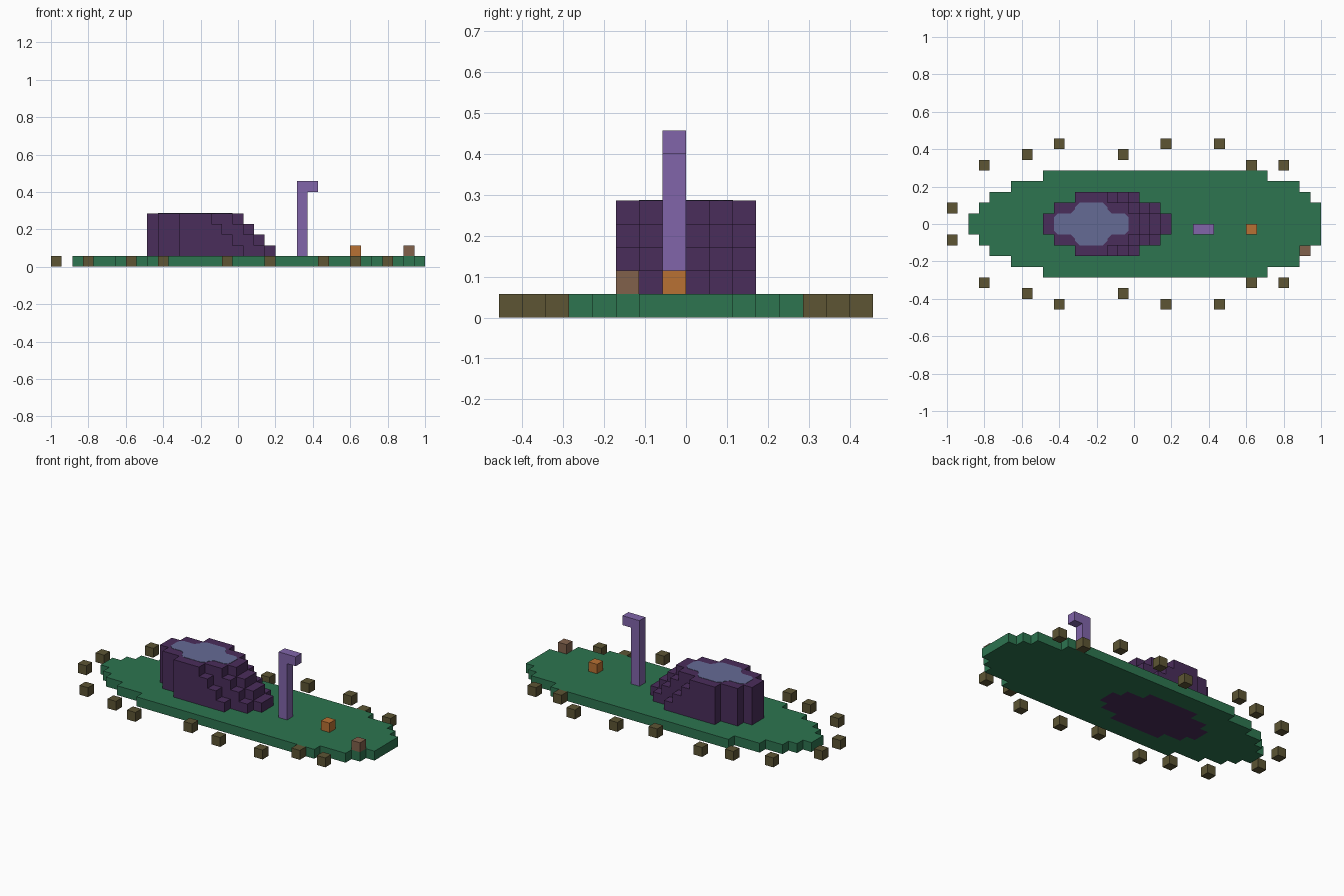
import bpy, bmesh

cube = bpy.data.objects.get("Cube")
if cube:
    bpy.data.objects.remove(cube, do_unlink=True)

V = 2 / 35  # block size; column 0 starts at x = -1, row 0 starts at y = 0


def material(name, rgb):
    lin = [((c / 255 + 0.055) / 1.055) ** 2.4 for c in rgb]
    m = bpy.data.materials.new(name)
    m.use_nodes = True
    m.diffuse_color = (*lin, 1)
    bsdf = next(n for n in m.node_tree.nodes if n.type == 'BSDF_PRINCIPLED')
    bsdf.inputs["Base Color"].default_value = (*lin, 1)
    bsdf.inputs["Roughness"].default_value = 0.9
    return m


GREEN = material("grass green", (45, 117, 80))
PURPLE = material("dark purple rock", (74, 45, 91))
BLUE = material("pale lake blue", (101, 107, 149))
LAVENDER = material("lavender", (129, 101, 170))
ORANGE = material("orange", (184, 113, 51))
BROWN = material("rosy brown", (129, 97, 75))
OLIVE = material("olive brown", (93, 85, 52))

# Unit block sides: direction and its four corners, wound outwards
SIDES = {
    (1, 0, 0): ((1, 0, 0), (1, 1, 0), (1, 1, 1), (1, 0, 1)),
    (-1, 0, 0): ((0, 0, 0), (0, 0, 1), (0, 1, 1), (0, 1, 0)),
    (0, 1, 0): ((0, 1, 0), (0, 1, 1), (1, 1, 1), (1, 1, 0)),
    (0, -1, 0): ((0, 0, 0), (1, 0, 0), (1, 0, 1), (0, 0, 1)),
    (0, 0, 1): ((0, 0, 1), (1, 0, 1), (1, 1, 1), (0, 1, 1)),
    (0, 0, -1): ((0, 0, 0), (0, 1, 0), (1, 1, 0), (1, 0, 0)),
}


def finish(name, bm, mat):
    mesh = bpy.data.meshes.new(name)
    bm.to_mesh(mesh)
    bm.free()
    mesh.materials.append(mat)
    ob = bpy.data.objects.new(name, mesh)
    bpy.context.collection.objects.link(ob)
    return ob


def blocks(name, cells, mat):
    """Join unit blocks into one closed shell, keeping only outer faces."""
    cells = set(cells)
    bm = bmesh.new()
    verts = {}
    for c in sorted(cells):
        for d, corners in SIDES.items():
            if tuple(a + b for a, b in zip(c, d)) in cells:
                continue
            face = []
            for k in corners:
                p = tuple(a + b for a, b in zip(c, k))
                if p not in verts:
                    verts[p] = bm.verts.new((p[0] * V - 1, p[1] * V, p[2] * V))
                face.append(verts[p])
            bm.faces.new(face)
    return finish(name, bm, mat)


# Hill: mirrored rows, each with a sheer west end and an east staircase
ROWS = {0: (9, 21), 1: (10, 20), 2: (12, 18)}
hill = {}
for r, (start, end) in ROWS.items():
    for i in range(start, end):
        for j in (r, -r - 1):
            hill[i, j] = min(5, 1 + end - i)
blocks("hill", [(i, j, k) for (i, j), h in hill.items() for k in range(h)], PURPLE)

# Island slab: half width per run of columns, with the hill's foot left open
RUNS = ((2, 3, 1), (3, 4, 2), (4, 6, 3), (6, 9, 4), (9, 30, 5),
        (30, 33, 4), (33, 34, 3), (34, 35, 2))
blocks("island_slab", [(i, j, 0) for a, b, w in RUNS for i in range(a, b)
                       for j in range(-w, w) if (i, j) not in hill], GREEN)

# Lake: thin plate with rounded corners on the hill top
half = [(10, -1), (12, -1), (12, -2), (15, -2), (15, -1), (17, -1)]
outline = half + [(x, -y) for x, y in reversed(half)]
rounded = []
R = 0.4
for n, (x, y) in enumerate(outline):
    for px, py in (outline[n - 1], outline[(n + 1) % len(outline)]):
        length = abs(px - x) + abs(py - y)
        rounded.append((x + (px - x) / length * R, y + (py - y) / length * R))
bm = bmesh.new()
base = bm.faces.new([bm.verts.new((x * V - 1, y * V, 5 * V - 0.003)) for x, y in rounded])
top = bmesh.ops.extrude_face_region(bm, geom=[base])
bmesh.ops.translate(bm, vec=(0, 0, 0.005),
                    verts=[g for g in top["geom"] if isinstance(g, bmesh.types.BMVert)])
bmesh.ops.recalc_face_normals(bm, faces=bm.faces)
finish("lake", bm, BLUE)

# Hooked post and the two loose blocks on the slab
blocks("hooked_post", [(23, -1, k) for k in range(1, 8)] + [(24, -1, 7)], LAVENDER)
blocks("orange_block", [(28, -1, 1)], ORANGE)
blocks("brown_block", [(33, -3, 1)], BROWN)

# Ring of small blocks around the island, mirrored front to back
RING = ((0, 1), (3, 5), (7, 6), (10, 7), (16, 6), (20, 7), (25, 7), (28, 5), (31, 5))
for n, (i, j) in enumerate(RING, 1):
    blocks(f"back_ring_block_{n}", [(i, j, 0)], OLIVE)
    blocks(f"front_ring_block_{n}", [(i, -j - 1, 0)], OLIVE)
